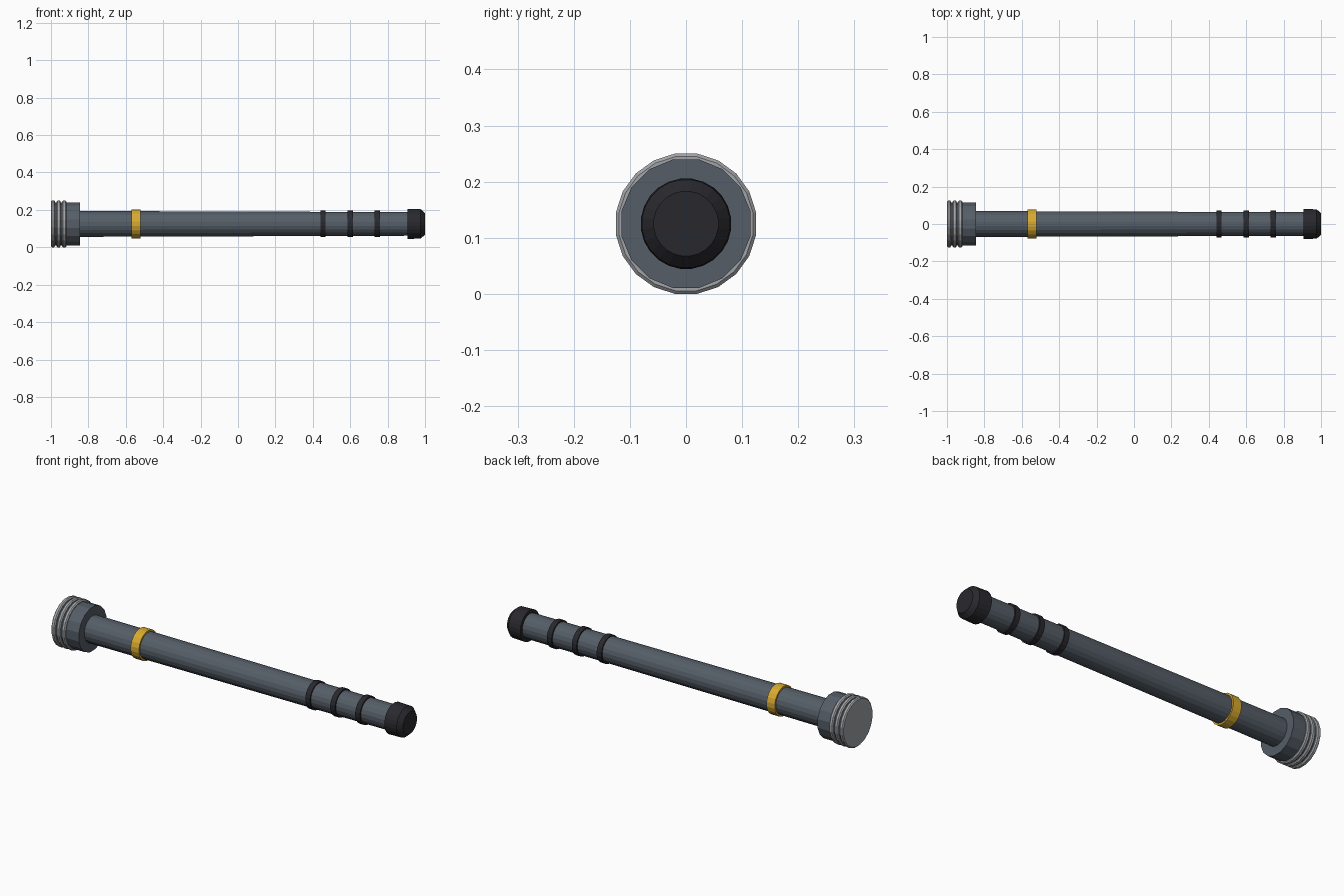
import bpy
import bmesh
import math

AXIS_Z = 0.125

cube = bpy.data.objects.get("Cube")
if cube:
    bpy.data.objects.remove(cube, do_unlink=True)


def make_material(name, colour, roughness=0.6):
    mat = bpy.data.materials.new(name)
    mat.use_nodes = True
    mat.diffuse_color = (*colour, 1)
    shader = mat.node_tree.nodes["Principled BSDF"]
    shader.inputs["Base Color"].default_value = (*colour, 1)
    shader.inputs["Roughness"].default_value = roughness
    return mat


slate = make_material("slate", (0.09, 0.11, 0.135))
black = make_material("black rubber", (0.022, 0.022, 0.027))
gold = make_material("gold", (0.68, 0.40, 0.03))
silver = make_material("silver", (0.36, 0.37, 0.39))


def lathe(name, profile, sides, mat):
    """Closed faceted solid along x; profile lists (x, radius) from left to right."""
    bm = bmesh.new()
    rings = []
    for x, radius in profile:
        ring = []
        for i in range(sides):
            a = 2 * math.pi * (i + 0.5) / sides
            ring.append(bm.verts.new((x, radius * math.cos(a), radius * math.sin(a))))
        rings.append(ring)
    for low, high in zip(rings, rings[1:]):
        for i in range(sides):
            j = (i + 1) % sides
            bm.faces.new((low[i], low[j], high[j], high[i]))
    bm.faces.new(rings[0])
    bm.faces.new(rings[-1])
    bmesh.ops.recalc_face_normals(bm, faces=bm.faces)
    mesh = bpy.data.meshes.new(name)
    bm.to_mesh(mesh)
    bm.free()
    mesh.materials.append(mat)
    obj = bpy.data.objects.new(name, mesh)
    obj.location.z = AXIS_Z
    bpy.context.collection.objects.link(obj)
    return obj


# Slightly tapered shaft
lathe("shaft", [(-0.86, 0.07), (0.92, 0.064)], 20, slate)

# Wide head with three grip rings
lathe("head", [(-0.995, 0.117), (-0.845, 0.117)], 16, slate)
for n in range(3):
    x = -0.989 + n * 0.03
    lathe(f"head_ring_{n + 1}",
          [(x - 0.011, 0.121), (x - 0.006, 0.1266), (x + 0.006, 0.1266), (x + 0.011, 0.121)],
          20, silver)

# Gold collar
lathe("collar", [(-0.57, 0.078), (-0.522, 0.078)], 20, gold)

# Grip bands near the narrow end
for n in range(3):
    x = 0.455 + n * 0.145
    lathe(f"grip_band_{n + 1}", [(x - 0.014, 0.072), (x + 0.014, 0.072)], 20, black)

# Chamfered end cap
lathe("end_cap", [(0.907, 0.081), (0.977, 0.079), (1.0, 0.058)], 24, black)
